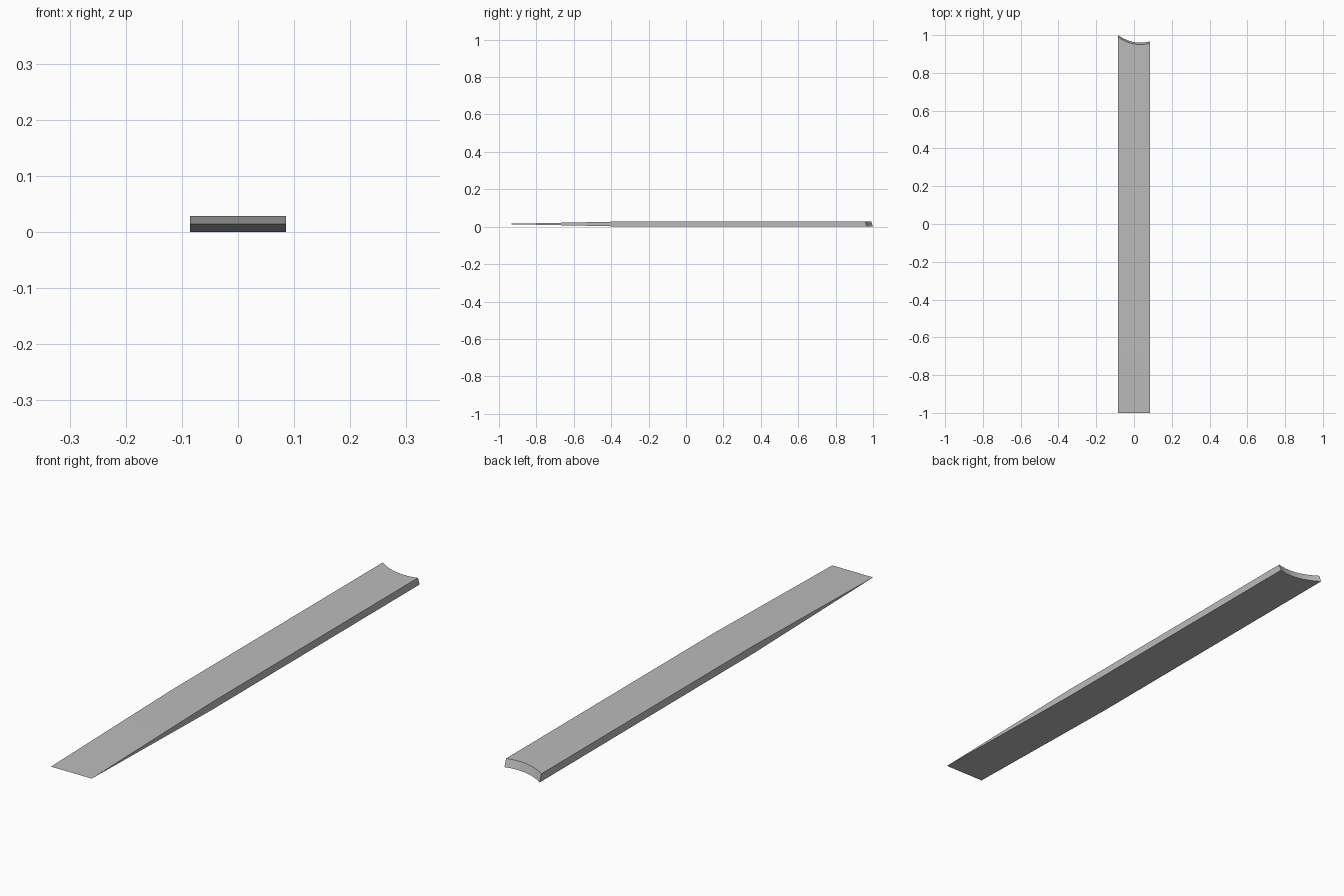
import bpy
import bmesh

cube = bpy.data.objects.get("Cube")
if cube:
    bpy.data.objects.remove(cube, do_unlink=True)

HALF_WIDTH = 0.0855
THICKNESS = 0.029
TAPER_START = -0.28
END_SEGMENTS = 20

# Plain grey material
grey = bpy.data.materials.new("plain_grey")
grey.use_nodes = True
colour = (0.5, 0.5, 0.5, 1)
grey.diffuse_color = colour
grey.node_tree.nodes["Principled BSDF"].inputs["Base Color"].default_value = colour

bm = bmesh.new()


def scooped_end(z, offset):
    """Row of vertices along the hollow, lopsided back end, from -x to +x."""
    row = []
    for i in range(END_SEGMENTS + 1):
        x = HALF_WIDTH * (2 * i / END_SEGMENTS - 1)
        row.append(bm.verts.new((x, 0.96 + 2.8 * (x - 0.034) ** 2 - offset, z)))
    return row


def cross_edge(y, z):
    """Pair of vertices spanning the width."""
    return [bm.verts.new((s * HALF_WIDTH, y, z)) for s in (-1, 1)]


# Sharp front tip, taper shoulders and the two rims of the back end
tip = cross_edge(-1, THICKNESS / 2)
top_shoulder = cross_edge(TAPER_START, THICKNESS)
low_shoulder = cross_edge(TAPER_START, 0)
top_rim = scooped_end(THICKNESS, 0.01)
low_rim = scooped_end(0, 0)

# Flat top and bottom, and the wedge in front
for shoulder, rim in ((top_shoulder, top_rim), (low_shoulder, low_rim)):
    bm.faces.new(shoulder + rim[::-1])
    bm.faces.new(tip + shoulder[::-1])

# Side walls
for side in (0, -1):
    bm.faces.new((tip[side], low_shoulder[side], low_rim[side],
                  top_rim[side], top_shoulder[side]))

# Hollow back wall
for i in range(END_SEGMENTS):
    wall = bm.faces.new((top_rim[i], top_rim[i + 1], low_rim[i + 1], low_rim[i]))
    wall.smooth = True

bmesh.ops.recalc_face_normals(bm, faces=bm.faces)
mesh = bpy.data.meshes.new("tapered_slat")
bm.to_mesh(mesh)
bm.free()
mesh.materials.append(grey)

slat = bpy.data.objects.new("tapered_slat", mesh)
bpy.context.collection.objects.link(slat)
bpy.context.view_layer.objects.active = slat
slat.select_set(True)
bpy.ops.object.shade_smooth_by_angle(angle=0.5)
